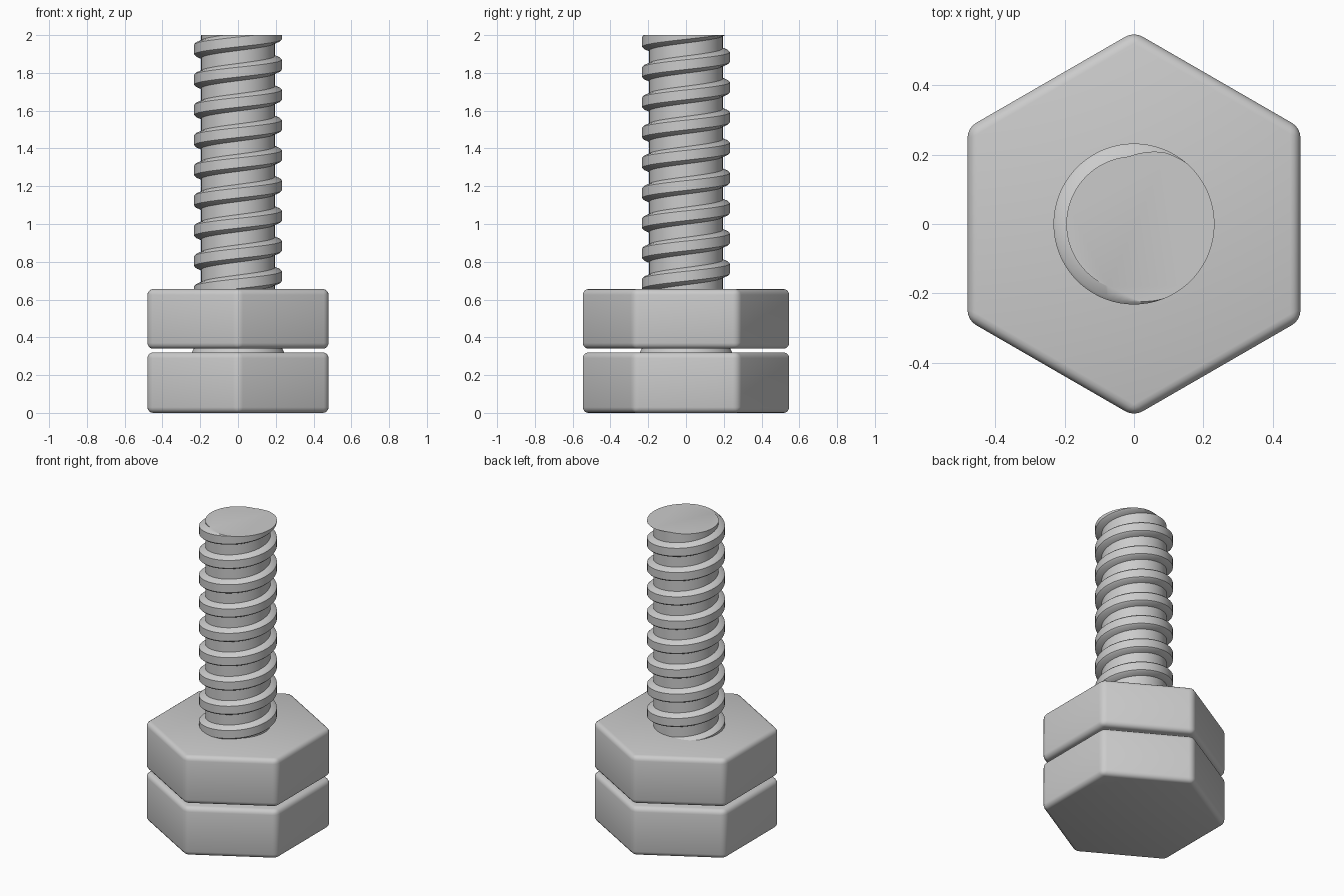
import bpy, bmesh, math

if "Cube" in bpy.data.objects:
    bpy.data.objects.remove(bpy.data.objects["Cube"])

PITCH, STEPS = 0.16, 72


def finish(name, bm):
    bmesh.ops.recalc_face_normals(bm, faces=bm.faces[:])
    mesh = bpy.data.meshes.new(name)
    bm.to_mesh(mesh)
    bm.free()
    obj = bpy.data.objects.new(name, mesh)
    bpy.context.collection.objects.link(obj)
    bpy.ops.object.select_all(action='DESELECT')
    obj.select_set(True)
    bpy.context.view_layer.objects.active = obj
    bpy.ops.object.shade_smooth_by_angle(angle=math.radians(35))


def hexagon(name, z0, z1):
    # Six-sided block with rounded edges, corners pointing along y
    bm = bmesh.new()
    r = 0.48 / math.cos(math.pi / 6)
    ring = [bm.verts.new((r * math.sin(i * math.pi / 3), r * math.cos(i * math.pi / 3), z0))
            for i in range(6)]
    base = bm.faces.new(ring)
    top = bmesh.ops.extrude_face_region(bm, geom=[base], use_keep_orig=True)
    verts = [g for g in top['geom'] if isinstance(g, bmesh.types.BMVert)]
    bmesh.ops.translate(bm, verts=verts, vec=(0, 0, z1 - z0))
    bmesh.ops.recalc_face_normals(bm, faces=bm.faces[:])
    bmesh.ops.bevel(bm, geom=bm.edges[:], offset=0.03, offset_type='OFFSET',
                    segments=4, profile=0.5, affect='EDGES')
    finish(name, bm)


def threaded_shaft(z0, z1):
    # One pitch of the thread as (height, radius), wound up into a helix
    profile = [(-0.046, 0.195), (-0.034, 0.224), (-0.026, 0.232),
               (0.026, 0.232), (0.034, 0.224), (0.046, 0.195)]
    m, turns = len(profile), 14
    start = 2.004 - 12 * PITCH
    bm = bmesh.new()
    cols = []
    for i in range(STEPS):
        a = 2 * math.pi * i / STEPS
        cols.append([bm.verts.new((r * math.cos(a), r * math.sin(a),
                                   start + PITCH * (t + i / STEPS) + h))
                     for t in range(turns) for h, r in profile])
    for i in range(STEPS):
        shift = m if i == STEPS - 1 else 0
        a, b = cols[i], cols[(i + 1) % STEPS]
        for k in range(turns * m - 1 - shift):
            bm.faces.new((a[k], b[k + shift], b[k + shift + 1], a[k + 1]))
    # Cut both ends flat and cap them
    for z, n in ((z1, 1), (z0, -1)):
        cut = bmesh.ops.bisect_plane(bm, geom=bm.verts[:] + bm.edges[:] + bm.faces[:],
                                     plane_co=(0, 0, z), plane_no=(0, 0, n), clear_outer=True)
        edges = [g for g in cut['geom_cut'] if isinstance(g, bmesh.types.BMEdge)]
        bmesh.ops.edgeloop_fill(bm, edges=edges)
    finish("threaded_shaft", bm)


def collar():
    # Short flared neck between head and nut
    bm = bmesh.new()
    bmesh.ops.create_cone(bm, cap_ends=True, segments=STEPS, radius1=0.25,
                          radius2=0.23, depth=0.04)
    bmesh.ops.translate(bm, verts=bm.verts[:], vec=(0, 0, 0.33))
    finish("neck_collar", bm)


hexagon("bolt_head", 0.0, 0.32)
hexagon("nut", 0.34, 0.655)
collar()
threaded_shaft(0.3, 2.0)
